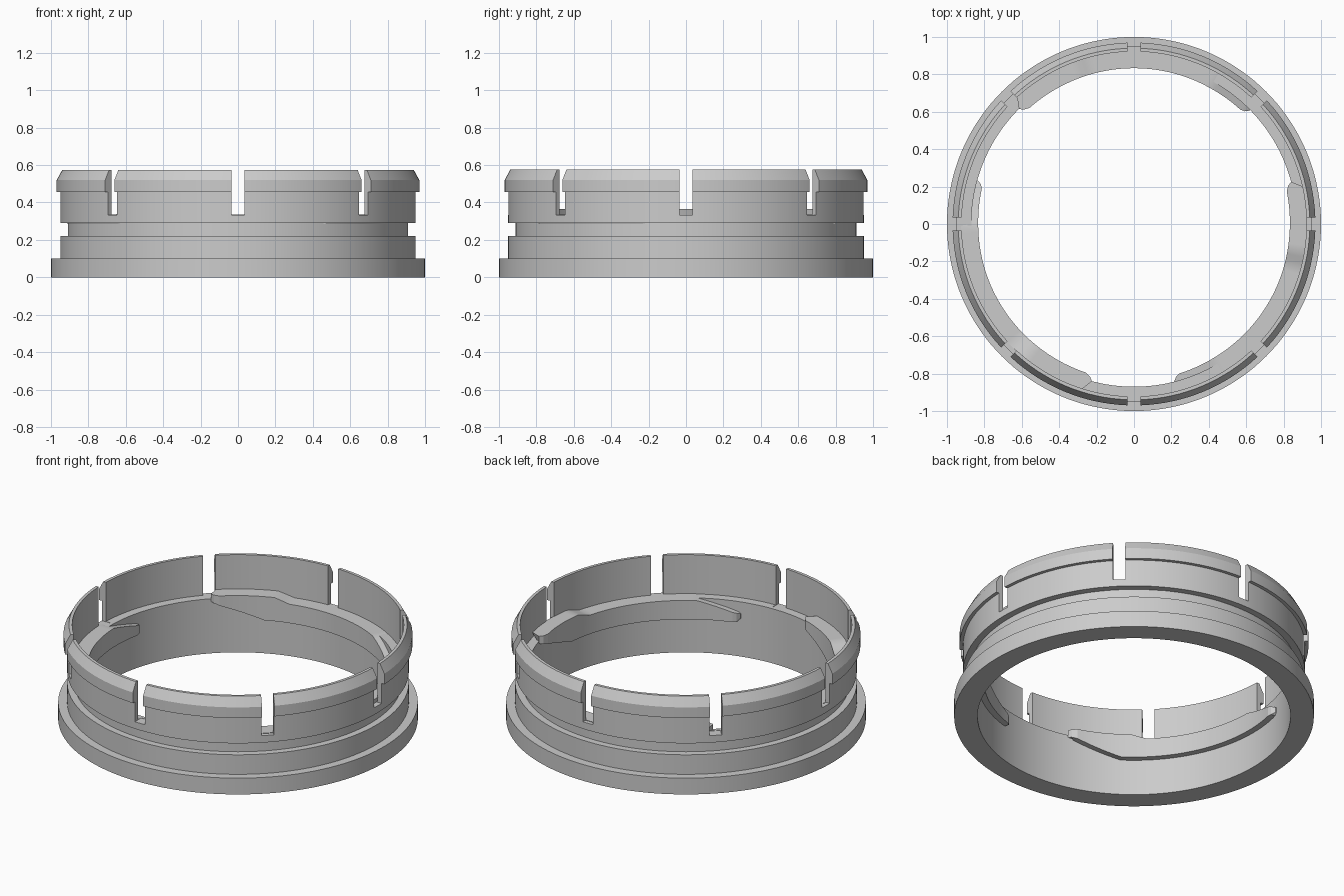
import bpy, bmesh
from math import sin, cos, radians, pi
from mathutils import Matrix

cube = bpy.data.objects.get("Cube")
if cube:
    bpy.data.objects.remove(cube, do_unlink=True)

grey = bpy.data.materials.new("light grey metal")
grey.use_nodes = True
colour = (0.6, 0.6, 0.6, 1)
grey.diffuse_color = colour
grey.node_tree.nodes["Principled BSDF"].inputs["Base Color"].default_value = colour


def add_object(name, bm):
    bmesh.ops.recalc_face_normals(bm, faces=bm.faces)
    mesh = bpy.data.meshes.new(name)
    bm.to_mesh(mesh)
    bm.free()
    mesh.materials.append(grey)
    obj = bpy.data.objects.new(name, mesh)
    bpy.context.collection.objects.link(obj)
    return obj


def polar(angle, r, z):
    return (r * cos(angle), r * sin(angle), z)


def loft(bm, sections, closed):
    """Skin a row of closed cross-sections, as a loop or with end caps."""
    rings = [[bm.verts.new(p) for p in s] for s in sections]
    n = len(rings[0])
    pairs = list(zip(rings, rings[1:]))
    if closed:
        pairs.append((rings[-1], rings[0]))
    else:
        bm.faces.new(rings[0])
        bm.faces.new(rings[-1])
    for a, b in pairs:
        for i in range(n):
            j = (i + 1) % n
            bm.faces.new((a[i], a[j], b[j], b[i]))


def smooth(obj, angle):
    bpy.ops.object.select_all(action='DESELECT')
    obj.select_set(True)
    bpy.context.view_layer.objects.active = obj
    bpy.ops.object.shade_smooth_by_angle(angle=radians(angle))


# Ring body: revolved profile with flange, groove, snap lip and inner ledge
FLOOR = 0.335
profile = [(0.87, 0), (1, 0), (1, 0.1), (0.95, 0.1), (0.95, 0.22), (0.91, 0.22),
           (0.91, 0.29), (0.95, 0.29), (0.95, 0.455), (0.97, 0.455), (0.97, 0.52),
           (0.94, 0.575), (0.922, 0.575), (0.922, FLOOR), (0.87, FLOOR)]
STEPS = 144
bm = bmesh.new()
loft(bm, [[polar(2 * pi * k / STEPS, r, z) for r, z in profile]
          for k in range(STEPS)], True)
body = add_object("ring_body", bm)

# Eight slots that split the lip into spring fingers
bm = bmesh.new()
for k in range(8):
    place = (Matrix.Rotation(k * pi / 4, 4, 'Z')
             @ Matrix.Translation((0.96, 0, FLOOR + 0.198))
             @ Matrix.Diagonal((0.14, 0.07, 0.4, 1)))
    bmesh.ops.create_cube(bm, size=1, matrix=place)
cutter = add_object("slot_cutter", bm)
cutter.hide_render = True
cutter.hide_set(True)
cut = body.modifiers.new("slots", 'BOOLEAN')
cut.operation = 'DIFFERENCE'
cut.solver = 'EXACT'
cut.object = cutter
bpy.context.view_layer.objects.active = body
body.select_set(True)
bpy.ops.object.modifier_apply(modifier=cut.name)
bpy.data.objects.remove(cutter, do_unlink=True)
smooth(body, 25)

# Bayonet lugs: ramp at one end, raised pad at the other
# stations: angle, inner radius, bottom height, top height
stations = [(44.5, 0.865, 0.235, 0.265), (45.5, 0.845, 0.222, 0.274),
            (47, 0.835, 0.22, 0.28), (61, 0.833, 0.22, 0.336),
            (105, 0.833, 0.22, 0.336), (111, 0.833, 0.22, 0.365),
            (115, 0.833, 0.22, 0.365), (132, 0.835, 0.305, 0.365),
            (134, 0.85, 0.315, 0.365), (135, 0.87, 0.32, 0.365)]


def lug_sections(turn):
    sections = []
    for a, b in zip(stations, stations[1:] + stations[-1:]):
        count = max(1, int((b[0] - a[0]) / 2))
        for i in range(count):
            ang, r, low, high = [p + (q - p) * i / count for p, q in zip(a, b)]
            outer = 0.89 if ang < 61 else 0.926
            # the pad end is cut square rather than radial
            skew = 2.5 if ang > 133 else 0
            inner, back = radians(ang + turn), radians(ang - skew + turn)
            sections.append([polar(inner, r, low), polar(back, 0.89, low),
                             polar(back, outer, high), polar(inner, r, high)])
    return sections


for k, name in enumerate(("back_lug", "right_lug", "left_lug")):
    bm = bmesh.new()
    loft(bm, lug_sections(120 * k), False)
    smooth(add_object(name, bm), 20)
